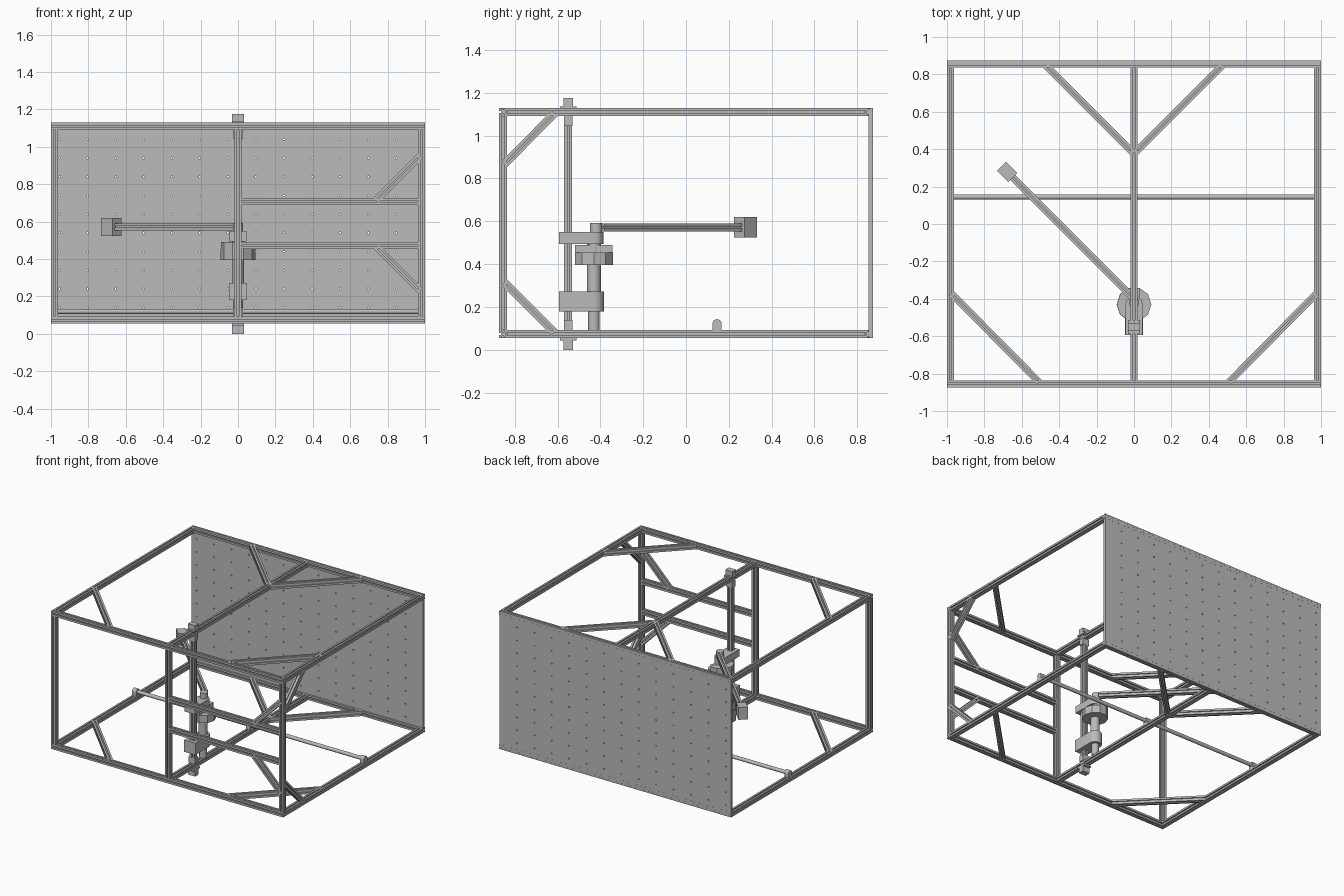
import bpy, bmesh
from math import sin, cos, pi, radians
from mathutils import Vector, Matrix

if "Cube" in bpy.data.objects:
    bpy.data.objects.remove(bpy.data.objects["Cube"])


def material(name, value):
    m = bpy.data.materials.new(name)
    m.use_nodes = True
    col = (value, value, value, 1)
    m.diffuse_color = col
    m.node_tree.nodes["Principled BSDF"].inputs["Base Color"].default_value = col
    return m


GREY = material("metal grey", 0.5)


def finish(name, bm):
    bmesh.ops.recalc_face_normals(bm, faces=bm.faces[:])
    mesh = bpy.data.meshes.new(name)
    bm.to_mesh(mesh)
    bm.free()
    mesh.materials.append(GREY)
    ob = bpy.data.objects.new(name, mesh)
    bpy.context.collection.objects.link(ob)
    return ob


def extrude(name, profile, p, q, smooth=False):
    """Sweep a closed 2D profile in a straight line from p to q."""
    p, q = Vector(p), Vector(q)
    d = (q - p).normalized()
    up = Vector((0, 1, 0)) if abs(d.z) > 0.99 else Vector((0, 0, 1))
    u = up.cross(d).normalized()
    v = d.cross(u)
    bm = bmesh.new()
    rings = [[bm.verts.new(o + u * a + v * b) for a, b in profile] for o in (p, q)]
    n = len(profile)
    for i in range(n):
        j = (i + 1) % n
        bm.faces.new((rings[0][i], rings[0][j], rings[1][j], rings[1][i]))
    bm.faces.new(rings[0])
    bm.faces.new(rings[1])
    ob = finish(name, bm)
    if smooth:
        bpy.ops.object.select_all(action="DESELECT")
        ob.select_set(True)
        bpy.context.view_layer.objects.active = ob
        bpy.ops.object.shade_smooth_by_angle(angle=radians(35))
    return ob


def arc(cx, cy, r, start=0, sweep=360, n=24):
    steps = n if sweep == 360 else n + 1
    return [(cx + r * cos(radians(start + sweep * i / n)),
             cy + r * sin(radians(start + sweep * i / n))) for i in range(steps)]


def slab(name, outline, z0, z1, smooth=False):
    return extrude(name, outline, (0, 0, z0), (0, 0, z1), smooth)


def box(name, x, y, z):
    return slab(name, [(x[0], y[0]), (x[1], y[0]), (x[1], y[1]), (x[0], y[1])], *z)


# Slotted square profile: one side, turned four times
H = 0.0187
S, D = H * 0.22, H * 0.55
SLOT = []
for k in range(4):
    c, s = round(cos(k * pi / 2)), round(sin(k * pi / 2))
    for a, b in ((H, -H), (H, -S), (D, -S), (D, S), (H, S)):
        SLOT.append((a * c - b * s, a * s + b * c))


def beam(name, p, q):
    return extrude(name, SLOT, p, q)


X, Y = 1 - H, 0.873 - H
LOW, HIGH = 0.074, 1.111
IN = Y - H                      # inner face of front and back rails

# Top and bottom frames with corner braces and a forked back brace
for level, z in (("bottom", LOW), ("top", HIGH)):
    for end, y in (("front", -Y), ("back", Y)):
        beam(f"{level}_{end}_rail", (-1, y, z), (1, y, z))
    for side, x in (("right", -X), ("middle", 0), ("left", X)):
        beam(f"{level}_{side}_rail", (x, -IN, z), (x, IN, z))
    for side, s in (("right", -1), ("left", 1)):
        beam(f"{level}_{side}_corner_brace", (s * 0.976, -0.372, z), (s * 0.507, -0.846, z))
        beam(f"{level}_{side}_fork_brace", (0, 0.375, z), (s * 0.475, 0.85, z))

# Front posts, cross rails and braces
for side, x in (("right", -X), ("middle", 0), ("left", X)):
    beam(f"front_{side}_post", (x, -Y, LOW + H), (x, -Y, HIGH - H))
for name, z, s in (("upper", 0.709, 1), ("lower", 0.472, -1)):
    beam(f"front_{name}_cross_rail", (H, -Y, z), (X - H, -Y, z))
    beam(f"front_{name}_brace", (0.738, -Y, z + s * 0.005), (0.975, -Y, z + s * 0.242))
beam("side_upper_brace", (X, -0.848, 0.867), (X, -0.614, 1.104))
beam("side_lower_brace", (X, -0.848, 0.315), (X, -0.614, 0.081))

# Back panel with a grid of drilled holes
panel = box("back_panel", (-0.998, 0.998), (0.853, 0.8725), (0.058, 1.127))
bm = bmesh.new()
for i in range(13):
    for j in range(10):
        place = Matrix.Translation((-0.954 + 0.15 * i, 0.863, 0.14 + 0.1 * j))
        bmesh.ops.create_cone(bm, cap_ends=True, segments=8, radius1=0.005, radius2=0.005,
                              depth=0.1, matrix=place @ Matrix.Rotation(pi / 2, 4, "X"))
drill = finish("panel_drill", bm)
drill.hide_render = True
drill.display_type = "WIRE"
drill.hide_set(True)
cut = panel.modifiers.new("holes", "BOOLEAN")
cut.operation = "DIFFERENCE"
cut.solver = "EXACT"
cut.object = drill

# Cross shaft on arched supports
extrude("cross_shaft", arc(0.145, 0.12, 0.014), (-X, 0, 0), (X, 0, 0), True)
ARCH = [(0.124, 0.09), (0.166, 0.09)] + arc(0.145, 0.122, 0.021, 0, 180, 12)
for side, x in (("right", -X), ("middle", 0), ("left", X)):
    extrude(f"{side}_shaft_support", ARCH, (x - 0.018, 0, 0), (x + 0.018, 0, 0))

# Vertical column with end caps and clamps
C = -0.55
beam("column", (0, C, 0.04), (0, C, 1.135))
for level, cap, flange, clamp in (("bottom", (0, 0.045), (0.043, 0.056), (0.092, 0.14)),
                                  ("top", (1.13, 1.175), (1.125, 1.137), (1.045, 1.093))):
    box(f"column_{level}_cap", (-0.031, 0.031), (C - 0.022, C + 0.022), cap)
    box(f"column_{level}_flange", (-0.031, 0.031), (C - 0.038, C + 0.038), flange)
    box(f"column_{level}_clamp", (-0.027, 0.027), (C - 0.02, C + 0.02), clamp)

# Carriages that hold the arm pivot
P = -0.43
for name, r, z in (("lower", 0.048, (0.18, 0.272)), ("upper", 0.045, (0.495, 0.55))):
    outline = [(-r, -0.593), (r, -0.593)] + arc(0, P, r, 0, 180, 12)
    slab(f"{name}_carriage", outline, *z, True)

# Pivot drive
slab("pivot_tip", arc(0, P, 0.027), 0.092, 0.18, True)
slab("pivot_shaft", arc(0, P, 0.032), 0.18, 0.5, True)
slab("drive_housing", arc(0, P, 0.093, 0, 360, 10), 0.395, 0.455)
slab("drive_housing_step", arc(0, P, 0.092, 72, 216, 6), 0.45, 0.49)
slab("arm_hub", arc(0, P + 0.01, 0.028), 0.545, 0.592, True)

# Swinging arm with its end block
ARM_Z = 0.572
beam("arm", (-0.005, -0.395, ARM_Z), (-0.705, 0.305, ARM_Z))
BLOCK = [(-0.034, -0.048), (0.034, -0.048), (0.034, 0.048), (-0.034, 0.048)]
extrude("arm_end_block", BLOCK, (-0.648, 0.248, ARM_Z), (-0.708, 0.308, ARM_Z))
